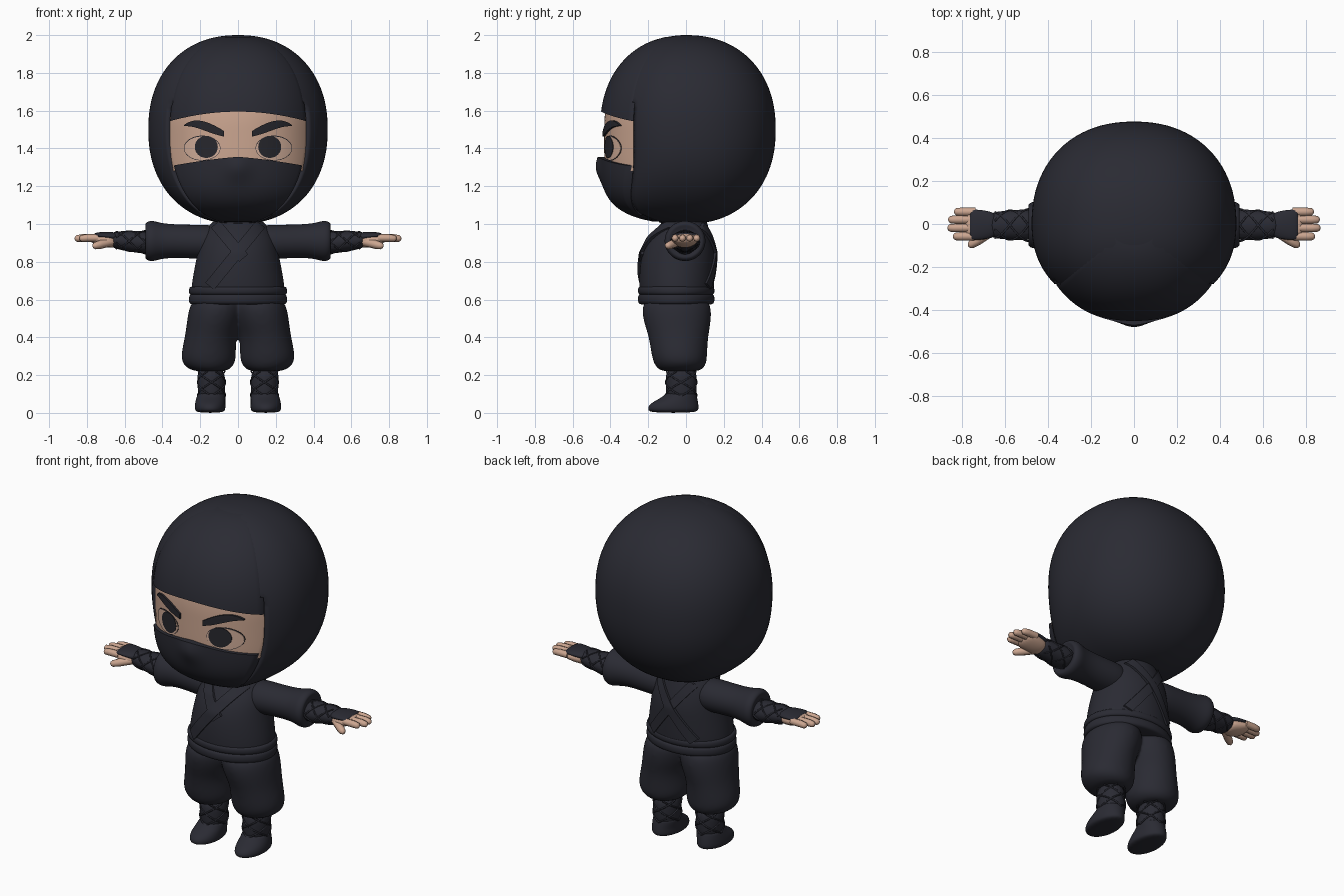
import bpy, bmesh, math
from mathutils import Vector

if "Cube" in bpy.data.objects:
    bpy.data.objects.remove(bpy.data.objects["Cube"], do_unlink=True)


def material(name, rgb):
    m = bpy.data.materials.new(name)
    m.use_nodes = True
    m.diffuse_color = (*rgb, 1)
    bsdf = m.node_tree.nodes["Principled BSDF"]
    bsdf.inputs["Base Color"].default_value = (*rgb, 1)
    bsdf.inputs["Roughness"].default_value = 0.8
    return m


CLOTH = material("charcoal_cloth", (0.023, 0.0235, 0.033))
SKIN = material("skin", (0.6, 0.38, 0.28))
EYE = material("eye_pale", (0.64, 0.42, 0.32))
INK = material("dark_ink", (0.02, 0.02, 0.026))


def finish(name, bm, mat, mirror=False, subsurf=0):
    me = bpy.data.meshes.new(name)
    bm.to_mesh(me)
    bm.free()
    me.materials.append(mat)
    for p in me.polygons:
        p.use_smooth = True
    ob = bpy.data.objects.new(name, me)
    bpy.context.collection.objects.link(ob)
    if subsurf:
        mod = ob.modifiers.new("smooth", "SUBSURF")
        mod.levels = mod.render_levels = subsurf
    if mirror:
        ob.modifiers.new("mirror", "MIRROR").use_mirror_merge = False
    return ob


def loft(name, stations, axis="Z", mat=CLOTH, mirror=False, n=20):
    """Elliptical rings (position, centre a, centre b, radius a, radius b)."""
    bm = bmesh.new()
    rings = []
    for t, a, b, ra, rb in stations:
        ring = []
        for k in range(n):
            ang = math.tau * k / n
            p, q = a + ra * math.cos(ang), b + rb * math.sin(ang)
            ring.append(bm.verts.new((p, q, t) if axis == "Z" else (t, p, q)))
        rings.append(ring)
    for r, s in zip(rings, rings[1:]):
        for k in range(n):
            bm.faces.new((r[k], r[(k + 1) % n], s[(k + 1) % n], s[k]))
    bm.faces.new(rings[0])
    bm.faces.new(rings[-1])
    bmesh.ops.recalc_face_normals(bm, faces=bm.faces)
    return finish(name, bm, mat, mirror, 2)


def plate(name, shape, surf, off, sink, mat, side=-1, n=24, m=12, mirror=False):
    """Sheet laid on a surface, with its border turned inward."""
    bm = bmesh.new()
    clamp = lambda v: max(-1, min(1, v))
    rows = []
    for j in range(-1, m + 2):
        row = []
        for i in range(-1, n + 2):
            x, z = shape(clamp(2 * i / n - 1), clamp(2 * j / m - 1))
            border = i in (-1, n + 1) or j in (-1, m + 1)
            y = side * (surf(x, z) + off - (sink if border else 0))
            row.append(bm.verts.new((x, y, z)))
        rows.append(row)
    for r, s in zip(rows, rows[1:]):
        for i in range(len(r) - 1):
            bm.faces.new((r[i], r[i + 1], s[i + 1], s[i]))
    bm.normal_update()
    if sum(f.normal.y * f.calc_area() for f in bm.faces) * side < 0:
        bmesh.ops.reverse_faces(bm, faces=bm.faces)
    ob = finish(name, bm, mat, mirror)
    bpy.ops.object.select_all(action="DESELECT")
    ob.select_set(True)
    bpy.context.view_layer.objects.active = ob
    bpy.ops.object.shade_smooth_by_angle(angle=math.radians(50))


def tube(name, lines, radius, mat, taper=None):
    """Round tubes along point lists, turned into a mirrored mesh."""
    cu = bpy.data.curves.new(name, "CURVE")
    cu.dimensions = "3D"
    cu.bevel_depth, cu.bevel_resolution, cu.use_fill_caps = radius, 2, True
    for pts in lines:
        sp = cu.splines.new("POLY")
        sp.points.add(len(pts) - 1)
        for k, p in enumerate(pts):
            sp.points[k].co = (*p, 1)
            sp.points[k].radius = taper[k] if taper else 1
    temp = bpy.data.objects.new(name + "_path", cu)
    bm = bmesh.new()
    me = bpy.data.meshes.new_from_object(temp)
    bm.from_mesh(me)
    bpy.data.objects.remove(temp)
    bpy.data.meshes.remove(me)
    finish(name, bm, mat, True)


# Hood: a slightly squared ball, fuller at the lower front, hollowed behind the face
Q = 2.2


def face_width(z):
    return 0.36 * max(0, 1 - abs((z - 1.5) / 0.5) ** Q) ** (1 / Q)


bm = bmesh.new()
bmesh.ops.create_uvsphere(bm, u_segments=96, v_segments=56, radius=1)
for v in bm.verts:
    x, y, z = v.co / sum(abs(c) ** Q for c in v.co) ** (1 / Q)
    depth = 0.475 if y > 0 else 0.41 * (1 + 1.1 * max(0, -z) ** 3)
    v.co = (x * 0.475, y * depth, 1.5 + 0.5 * z)
    if v.co.y < -0.15 and abs(v.co.x) < face_width(v.co.z) + 0.004 and v.co.z < 1.62:
        v.co.y += 0.07
finish("hood", bm, CLOTH)


# Face: skin band between brow cloth and mask
def face(x, z):
    d = (z - 1.5) / 0.5
    e = abs(d) ** (Q if d > 0 else 5)
    return 0.455 * max(0.001, 1 - abs(x / 0.44) ** Q - e) ** (1 / Q)


def masked(x, z):
    return face(x, z) + 0.025 * math.exp(-(x / 0.07) ** 2 - ((z - 1.3) / 0.07) ** 2)


def face_patch(low, high, wide=1):
    def shape(u, v):
        z = low(u) + (high(u) - low(u)) * (v + 1) / 2
        return u * wide * face_width(z), z
    return shape


brow_edge = lambda u: 1.595 - 0.05 * u * u
mask_edge = lambda u: 1.355 - 0.045 * abs(u) ** 1.3
plate("brow_cloth", face_patch(brow_edge, lambda u: 1.99), face, 0, 0.06, CLOTH, n=40, m=24)
plate("mask", face_patch(lambda u: 1.012, mask_edge), masked, 0, 0.12, CLOTH, n=48, m=24)
plate("face_skin", face_patch(lambda u: mask_edge(u) - 0.03, lambda u: brow_edge(u) + 0.03, 1.03),
      face, -0.022, 0.04, SKIN, n=40, m=16)


# Eyes and eyebrows
def disc(cx, cz, rx, rz):
    return lambda u, v: (cx + rx * u * math.sqrt(1 - v * v / 2),
                         cz + rz * v * math.sqrt(1 - u * u / 2))


def eyebrow(u, v):
    t = (u + 1) / 2
    half = 0.003 + 0.021 * math.sin(math.pi * (0.16 + 0.84 * t)) ** 0.8
    return 0.075 + 0.21 * t, 1.478 + 0.088 * t - 0.045 * t ** 4 + half * v


plate("eye_outline", disc(0.19, 1.402, 0.097, 0.066), face, -0.02, 0.004, INK, mirror=True)
plate("eye", disc(0.19, 1.401, 0.0945, 0.062), face, -0.018, 0.004, EYE, mirror=True)
plate("iris", disc(0.168, 1.408, 0.061, 0.058), face, -0.015, 0.005, INK, mirror=True)
plate("eyebrow", eyebrow, face, -0.01, 0.014, INK, m=4, mirror=True)

# Tunic and belt
TORSO = [(0.57, 0, -0.05, 0.25, 0.19), (0.66, 0, -0.05, 0.25, 0.2),
         (0.75, 0, -0.048, 0.235, 0.2), (0.85, 0, -0.04, 0.215, 0.195),
         (0.93, 0, -0.03, 0.2, 0.165), (1.0, 0, -0.01, 0.15, 0.125),
         (1.04, 0, 0, 0.1, 0.1)]
loft("tunic", TORSO, n=28)
loft("neck", [(0.95, 0, 0, 0.1, 0.1), (1.1, 0, 0, 0.1, 0.1)])
for name, low, high in (("belt_lower", 0.572, 0.632), ("belt_upper", 0.622, 0.672)):
    loft(name, [(low, 0, -0.052, 0.24, 0.18), (low + 0.004, 0, -0.052, 0.264, 0.205),
                (high - 0.004, 0, -0.052, 0.262, 0.206), (high, 0, -0.052, 0.24, 0.18)], n=28)


def torso(side):
    def surf(x, z):
        for a, b in zip(TORSO, TORSO[1:]):
            if z <= b[0]:
                break
        t = (z - a[0]) / (b[0] - a[0])
        cy, rx, ry = (a[k] + (b[k] - a[k]) * t for k in (2, 3, 4))
        return side * cy + ry * math.sqrt(max(0.03, 1 - (x / rx) ** 2))
    return surf


# Crossed lapels in front and crossed bands behind
def band(name, start, end, width, off, side):
    a, b = Vector(start), Vector(end)
    across = (b - a).orthogonal().normalized() * width / 2
    shape = lambda u, v: tuple(a + (b - a) * (u + 1) / 2 + across * v)
    plate(name, shape, torso(side), off, 0.025, CLOTH, side, m=6)


band("lapel_under", (-0.12, 1.0), (0.03, 0.82), 0.06, 0.008, -1)
band("lapel_over", (0.12, 1.0), (-0.15, 0.67), 0.06, 0.014, -1)
band("back_band_under", (-0.11, 0.99), (0.14, 0.67), 0.05, 0.008, 1)
band("back_band_over", (0.11, 0.99), (-0.14, 0.67), 0.05, 0.012, 1)

# Trousers: mirrored legs fused into one soft garment
trousers = loft("trousers", [
    (0.62, 0.1, -0.05, 0.14, 0.175), (0.54, 0.115, -0.05, 0.15, 0.188),
    (0.47, 0.128, -0.045, 0.146, 0.178), (0.4, 0.147, -0.04, 0.136, 0.158),
    (0.3, 0.157, -0.035, 0.15, 0.149), (0.255, 0.155, -0.03, 0.14, 0.14),
    (0.225, 0.15, -0.03, 0.1, 0.115), (0.22, 0.145, -0.03, 0.07, 0.08)], mirror=True)
fuse = trousers.modifiers.new("fuse", "REMESH")
fuse.mode, fuse.voxel_size, fuse.use_smooth_shade = "VOXEL", 0.012, True
soften = trousers.modifiers.new("soften", "SMOOTH")
soften.factor, soften.iterations = 0.5, 10

# Shins and boots
loft("shin", [(0.05, 0.14, -0.025, 0.074, 0.082), (0.14, 0.14, -0.025, 0.073, 0.082),
              (0.25, 0.145, -0.025, 0.078, 0.088)], mirror=True)
loft("boot", [(0, 0.147, -0.068, 0.07, 0.122), (0.018, 0.148, -0.068, 0.083, 0.138),
              (0.045, 0.148, -0.065, 0.082, 0.132), (0.07, 0.145, -0.045, 0.079, 0.108),
              (0.09, 0.142, -0.03, 0.076, 0.088), (0.11, 0.14, -0.026, 0.072, 0.08)], mirror=True)

# Sleeves and forearms
loft("sleeve", [(0.08, -0.015, 0.905, 0.1, 0.09), (0.2, -0.012, 0.905, 0.1, 0.092),
                (0.33, -0.01, 0.91, 0.092, 0.088), (0.41, -0.005, 0.91, 0.098, 0.096),
                (0.45, -0.005, 0.91, 0.112, 0.11), (0.48, -0.005, 0.91, 0.108, 0.106),
                (0.495, -0.005, 0.91, 0.09, 0.088), (0.48, -0.005, 0.91, 0.072, 0.068)],
     "X", mirror=True)
loft("forearm", [(0.44, -0.003, 0.9, 0.078, 0.064), (0.56, -0.005, 0.907, 0.07, 0.058),
                 (0.65, -0.005, 0.915, 0.063, 0.047), (0.67, -0.005, 0.916, 0.05, 0.036)],
     "X", mirror=True)


# Criss-cross bindings
def helices(point, starts=4, steps=24):
    return [[point(k / steps, s * math.tau / starts + d * math.pi * 0.9 * k / steps)
             for k in range(steps + 1)] for s in range(starts) for d in (-1, 1)]


tube("shin_binding", helices(lambda t, a: (0.14 + 0.073 * math.cos(a),
     -0.025 + 0.082 * math.sin(a), 0.09 + 0.13 * t)), 0.0045, CLOTH)
tube("forearm_binding", helices(lambda t, a: (0.49 + 0.155 * t,
     -0.005 + (0.074 - 0.011 * t) * math.cos(a),
     0.903 + 0.012 * t + (0.06 - 0.013 * t) * math.sin(a))), 0.0045, CLOTH)

# Hands: palm, back guard, fingers and thumb
loft("palm", [(0.64, -0.005, 0.91, 0.05, 0.036), (0.69, -0.008, 0.912, 0.066, 0.04),
              (0.74, -0.004, 0.918, 0.073, 0.034), (0.785, -0.003, 0.924, 0.067, 0.02)],
     "X", SKIN, True)
loft("hand_guard", [(0.63, -0.005, 0.93, 0.055, 0.026), (0.69, -0.004, 0.937, 0.068, 0.022),
                    (0.745, -0.003, 0.94, 0.073, 0.017), (0.765, -0.003, 0.938, 0.064, 0.01)],
     "X", mirror=True)
fingers = [[(tip - d, y + 0.12 * y * (0.1 - d), 0.926 - 0.1 * max(0, 0.04 - d))
            for d in (0.1, 0.04, 0.012, 0.004, 0)]
           for y, tip in ((0.056, 0.835), (0.02, 0.862), (-0.018, 0.865), (-0.057, 0.84))]
tube("fingers", fingers, 0.02, SKIN, (1, 1, 0.88, 0.6, 0.2))
base, end = Vector((0.67, -0.04, 0.905)), Vector((0.768, -0.104, 0.882))
tube("thumb", [[base.lerp(end, t) for t in (0, 0.6, 0.88, 0.96, 1)]],
     0.023, SKIN, (1, 1, 0.82, 0.55, 0.2))
